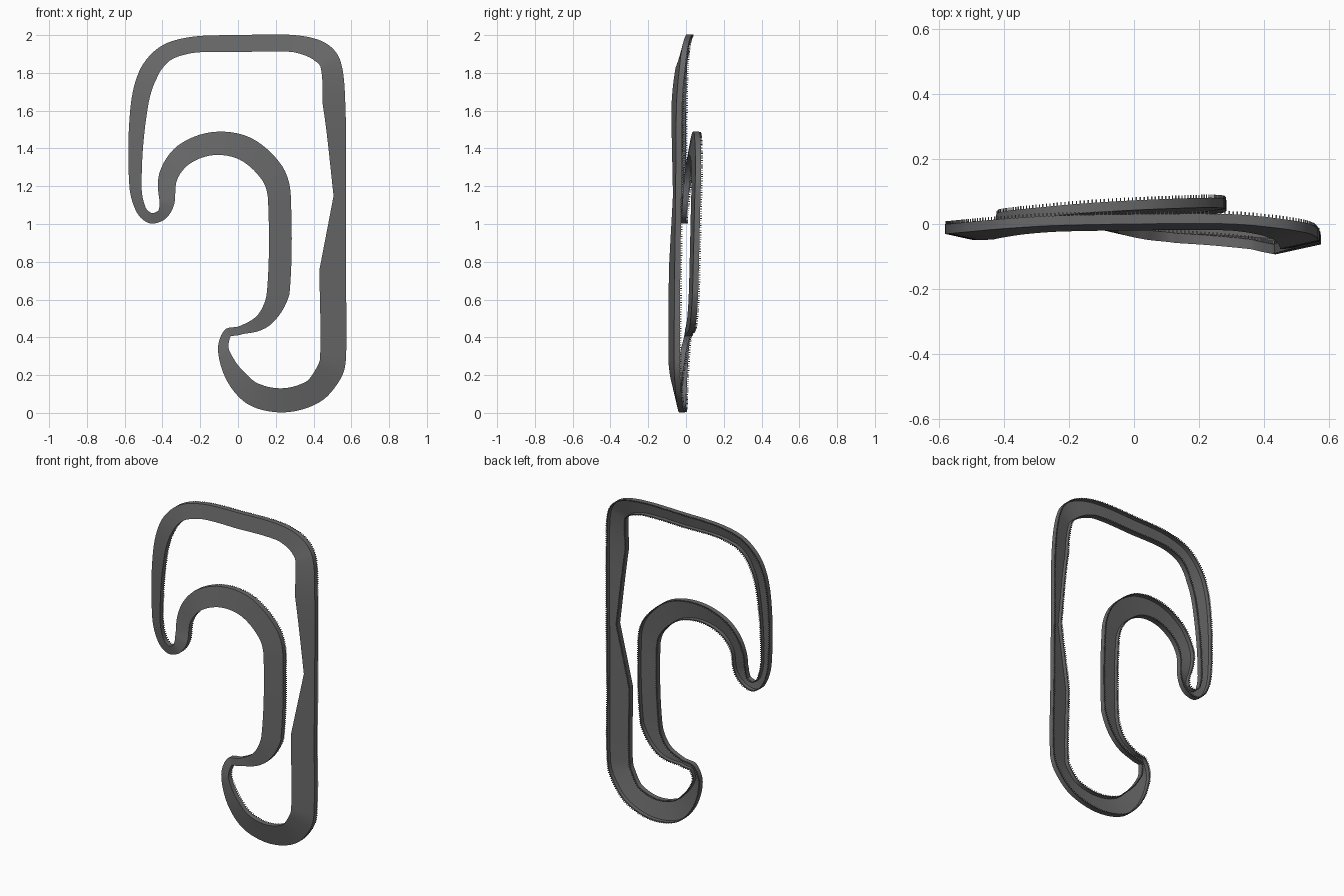
import bpy
import bmesh
import math
from mathutils import Vector
from mathutils.geometry import interpolate_bezier

cube = bpy.data.objects.get("Cube")
if cube:
    bpy.data.objects.remove(cube, do_unlink=True)

WALL_HEIGHT = 0.03
WALL = 0.006
POST_GAP = 0.0125

# Sections of the circuit: bank slope, then stations on the outer edge
# (x, z, road width, wall top y)
SECTIONS = [
    # left straight, top, right straight, bottom bend
    (0.22, [(-.575, 1.2, .065, 0), (-.571, 1.6, .09, 0), (-.52, 1.815, .1, .005),
            (-.41, 1.94, .09, .015), (-.25, 1.99, .085, .025), (0, 2, .09, .03),
            (.3, 2, .09, .03), (.46, 1.96, .11, .015), (.54, 1.87, .11, 0),
            (.568, 1.64, .12, -.02), (.571, 1.15, .065, -.025), (.571, .757, .14, -.03),
            (.571, .28, .137, -.033), (.54, .175, .14, -.03), (.434, .058, .13, -.02),
            (.25, .003, .128, -.008), (.063, .04, .125, 0), (-.053, .16, .105, .005),
            (-.106, .333, .058, .015)]),
    # lower hook
    (0.05, [(-.07, .44, .045, .025), (.01, .46, .045, .03)]),
    # inner straight and arch
    (-0.16, [(.106, .52, .085, .038), (.153, .64, .12, .045), (.159, 1.127, .121, .057),
             (.127, 1.233, .13, .06), (.01, 1.34, .13, .055), (-.127, 1.365, .122, .045),
             (-.254, 1.32, .115, .03), (-.323, 1.233, .1, .02)]),
    # left hairpin
    (0.15, [(-.339, 1.1, .08, .01), (-.386, 1.026, .057, 0),
            (-.466, 1.003, .055, 0), (-.534, 1.058, .053, 0)]),
]


def sample_edges():
    """Smooth the stations into a dense list of (outer, inner) wall-top points."""
    stations = [(Vector((x, y, z)), w, w * bank)
                for bank, rows in SECTIONS for x, z, w, y in rows]
    n = len(stations)
    pts = [s[0] for s in stations]
    gap = [(pts[(i + 1) % n] - pts[i]).length for i in range(n)]
    slope = [(pts[(i + 1) % n] - pts[i - 1]) / (gap[i] + gap[i - 1]) for i in range(n)]
    dense = []
    for i in range(n):
        j = (i + 1) % n
        count = max(6, int(gap[i] / 0.02))
        reach = gap[i] / 3
        curve = interpolate_bezier(pts[i], pts[i] + slope[i] * reach,
                                   pts[j] - slope[j] * reach, pts[j], count + 1)
        for k in range(count):
            f = k / count
            width = stations[i][1] * (1 - f) + stations[j][1] * f
            drop = stations[i][2] * (1 - f) + stations[j][2] * f
            dense.append((curve[k], width, drop))
    edges = []
    for i, (p, width, drop) in enumerate(dense):
        t = dense[(i + 1) % len(dense)][0] - dense[i - 1][0]
        side = Vector((t.z, 0, -t.x)).normalized()
        edges.append((p, p + side * width - Vector((0, drop, 0))))
    return edges


def make_object(name, bm, material):
    bmesh.ops.recalc_face_normals(bm, faces=bm.faces)
    mesh = bpy.data.meshes.new(name)
    bm.to_mesh(mesh)
    bm.free()
    mesh.materials.append(material)
    obj = bpy.data.objects.new(name, mesh)
    bpy.context.collection.objects.link(obj)
    return obj


def make_material(name, color):
    mat = bpy.data.materials.new(name)
    mat.use_nodes = True
    mat.diffuse_color = color
    mat.node_tree.nodes["Principled BSDF"].inputs["Base Color"].default_value = color
    return mat


grey = make_material("asphalt_grey", (0.14, 0.14, 0.14, 1))
edges = sample_edges()

# Road channel: banked floor with a low wall on each edge
bm = bmesh.new()
rings = []
for outer, inner in edges:
    across = (inner - outer).normalized() * WALL
    down = Vector((0, -WALL_HEIGHT, 0))
    floor = down + Vector((0, WALL, 0))
    ring = [outer, outer + down, inner + down, inner, inner - across,
            inner - across + floor, outer + across + floor, outer + across]
    rings.append([bm.verts.new(p) for p in ring])
for i, ring in enumerate(rings):
    prev = rings[i - 1]
    for k in range(len(ring)):
        m = (k + 1) % len(ring)
        bm.faces.new((prev[k], prev[m], ring[m], ring[k]))
road = make_object("road_channel", bm, grey)
bpy.ops.object.select_all(action="DESELECT")
road.select_set(True)
bpy.context.view_layer.objects.active = road
bpy.ops.object.shade_smooth_by_angle(angle=math.radians(35))


def make_posts(name, line, other):
    """Small square posts at even steps along the top of one wall."""
    bm = bmesh.new()
    travelled = 0.0
    for i in range(len(line)):
        a, b = line[i - 1], line[i]
        inward = (other[i] - b).normalized() * (WALL / 2)
        length = (b - a).length
        while travelled < length:
            spot = a.lerp(b, travelled / length) + inward
            made = bmesh.ops.create_cube(bm, size=1)["verts"]
            bmesh.ops.scale(bm, verts=made, vec=(0.004, 0.012, 0.004))
            bmesh.ops.translate(bm, verts=made, vec=spot + Vector((0, 0.004, 0)))
            travelled += POST_GAP
        travelled -= length
    make_object(name, bm, grey)


# Fence posts on both walls
outer_line = [e[0] for e in edges]
inner_line = [e[1] for e in edges]
make_posts("outer_fence_posts", outer_line, inner_line)
make_posts("inner_fence_posts", inner_line, outer_line)
